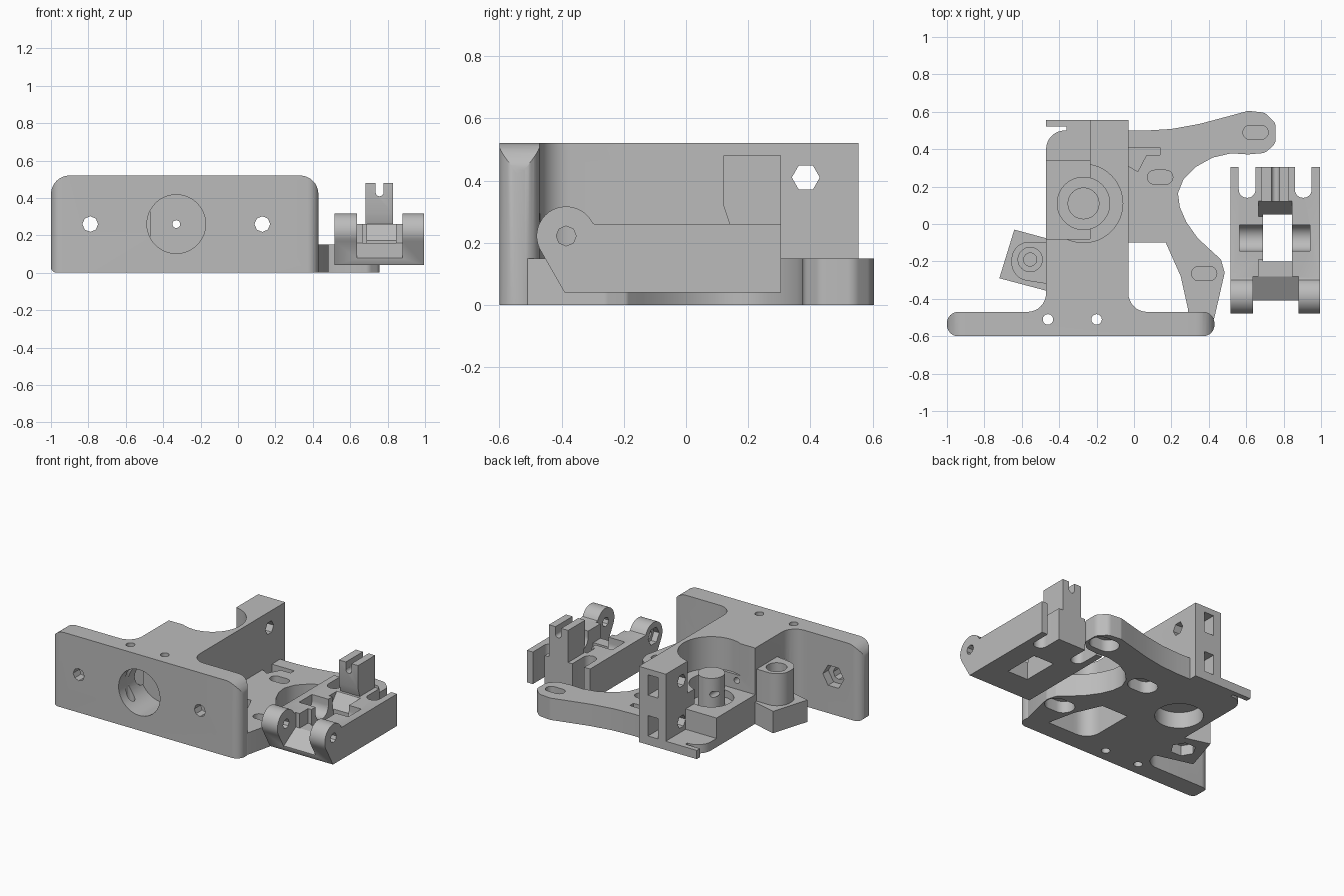
import bpy, bmesh, math
from mathutils import Vector

cube = bpy.data.objects.get("Cube")
if cube:
    bpy.data.objects.remove(cube)

grey = bpy.data.materials.new("plain grey")
grey.use_nodes = True
grey.diffuse_color = (0.5, 0.5, 0.5, 1)
grey.node_tree.nodes["Principled BSDF"].inputs["Base Color"].default_value = (0.5, 0.5, 0.5, 1)


def rounded(points, steps=8):
    """Outline whose corners (u, v, radius) become tangent arcs."""
    out = []
    for i, p in enumerate(points):
        c = Vector(p[:2])
        if len(p) < 3:
            out.append(c)
            continue
        a = (Vector(points[i - 1][:2]) - c).normalized()
        b = (Vector(points[(i + 1) % len(points)][:2]) - c).normalized()
        half = a.angle(b) / 2
        center = c + (a + b).normalized() * p[2] / math.sin(half)
        start = c + a * p[2] / math.tan(half) - center
        end = c + b * p[2] / math.tan(half) - center
        sweep = start.angle_signed(end)
        for k in range(steps + 1):
            t = -sweep * k / steps
            out.append(center + Vector((start.x * math.cos(t) - start.y * math.sin(t),
                                        start.x * math.sin(t) + start.y * math.cos(t))))
    return out


def prism(name, outline, axis, lo, hi):
    """Extrude an outline along an axis."""
    place = {"x": lambda u, v, w: (w, u, v),
             "y": lambda u, v, w: (u, w, v),
             "z": lambda u, v, w: (u, v, w)}[axis]
    bm = bmesh.new()
    low = [bm.verts.new(place(p[0], p[1], lo)) for p in outline]
    high = [bm.verts.new(place(p[0], p[1], hi)) for p in outline]
    bm.faces.new(low)
    bm.faces.new(high)
    n = len(low)
    for i in range(n):
        j = (i + 1) % n
        bm.faces.new((low[i], low[j], high[j], high[i]))
    bmesh.ops.recalc_face_normals(bm, faces=bm.faces)
    mesh = bpy.data.meshes.new(name)
    bm.to_mesh(mesh)
    bm.free()
    mesh.materials.append(grey)
    obj = bpy.data.objects.new(name, mesh)
    bpy.context.collection.objects.link(obj)
    return obj


def box(x0, x1, y0, y1, z0, z1, name="block"):
    return prism(name, [(x0, y0), (x1, y0), (x1, y1), (x0, y1)], "z", z0, z1)


def disc(u, v, r, axis, lo, hi, n=48, name="cylinder"):
    ring = [(u + r * math.cos(math.tau * i / n), v + r * math.sin(math.tau * i / n)) for i in range(n)]
    return prism(name, ring, axis, lo, hi)


def slot(x, y, length, width, lo, hi):
    l, w = length / 2, width / 2
    r = w * 0.99
    return prism("slot", rounded([(x - l, y - w, r), (x + l, y - w, r),
                                  (x + l, y + w, r), (x - l, y + w, r)]), "z", lo, hi)


def combine(target, operation, tools):
    for tool in tools:
        mod = target.modifiers.new("combine", "BOOLEAN")
        mod.operation, mod.solver, mod.object = operation, "EXACT", tool
        graph = bpy.context.evaluated_depsgraph_get()
        mesh = bpy.data.meshes.new_from_object(target.evaluated_get(graph))
        target.modifiers.clear()
        target.data = mesh
        bpy.data.objects.remove(tool)


# Front mounting plate, rounded in elevation and in plan
body = prism("extruder_body", rounded([(-1, 0, .03), (.43, 0), (.43, .52, .1), (-1, .52, .1)]),
             "y", -.6, -.47)
combine(body, "INTERSECT", [prism("plan", rounded([(-1, -.6, .06), (.43, -.6, .06), (.43, -.47, .06),
                                                   (-1, -.47, .06)]), "z", -.1, .7)])

# Tall central block with fillets into the plate, and the rear wall
tall = prism("tall_block", rounded([(-.6, -.5), (.1, -.5), (.1, -.47), (-.03, -.47, .1), (-.03, .555),
                                    (-.235, .555), (-.235, -.08), (-.47, -.08), (-.47, -.47, .1),
                                    (-.6, -.47)]), "z", 0, .52)
combine(tall, "DIFFERENCE", [disc(-.27, .11, .21, "z", .3, .6)])

# Low idler bed, base sheet, rear tab
bed = box(-.47, -.2, -.12, .34, 0, .2)
sheet = prism("base_sheet", rounded([(-.47, .3), (-.2, .3), (-.2, .52), (-.36, .52), (-.36, .5),
                                     (-.47, .5, .1)]), "z", 0, .06)
tab = box(-.47, -.2, .52, .555, 0, .06)

# Curved motor flange
flange = prism("motor_flange", rounded([
    (-.1, .5), (.07, .5), (.2, .508), (.35, .535), (.5, .575), (.61, .605, .03), (.70, .595, .05),
    (.757, .54, .05), (.757, .43, .05), (.70, .38, .05), (.61, .372), (.52, .378), (.42, .355),
    (.33, .305), (.265, .24), (.235, .165), (.245, .09), (.28, .01), (.34, -.075), (.41, -.14),
    (.465, -.19, .03), (.485, -.26, .04), (.43, -.5), (.41, -.55), (.28, -.55), (.29, -.46),
    (.25, -.28), (.17, -.1), (-.1, -.1)]), "z", 0, .15)

# Tilted pivot foot and its rounded boss
foot = prism("pivot_foot", [(-.64, -.03), (-.72, -.29), (-.4, -.375), (-.4, -.095)], "z", 0, .15)
boss = prism("pivot_boss", rounded([(-.655, -.29, .095), (-.4, -.33), (-.4, -.095), (-.655, -.095, .095)]),
             "z", .1, .37)
combine(body, "UNION", [tall, bed, sheet, tab, flange, foot, boss])

# Gear chamber with a central hub, and the motor collar recess below
combine(body, "DIFFERENCE", [disc(-.27, .11, .14, "z", .15, .6),
                             disc(-.27, .11, .15, "z", -.1, .11)])
combine(body, "UNION", [disc(-.27, .11, .085, "z", .13, .37)])

# Nozzle socket, feed hole, plate screws with nut traps, pivot screw
cuts = [disc(-.33, .26, .157, "y", -.7, -.36), disc(-.33, .26, .021, "y", -.5, .7, 16),
        disc(-.555, -.19, .065, "z", .3, .5), disc(-.555, -.19, .035, "z", .1, .4),
        disc(-.555, -.19, .08, "z", -.1, .07, 6)]
for x in (-.79, .13):
    cuts += [disc(x, .26, .042, "y", -.7, -.4, 8), disc(x, .26, .08, "y", -.53, -.44, 6)]
for x in (-.46, -.2):
    cuts.append(disc(x, -.51, .028, "z", -.1, .7, 16))

# Motor slots: narrow above, wide counterbores below
for x, y in ((.65, .49), (.14, .25), (.375, -.265)):
    cuts += [slot(x, y, .135, .075, .09, .2), slot(x, y, .2, .14, -.1, .08)]

# Tension screw holes, their nut windows, and the shallow flange notch
for z in (.13, .41):
    cuts += [disc(.385, z, .045, "x", -.3, -.02 if z > .2 else -.1, 6),
             box(-.175, -.1, .34, .6, z - .07, z + .07)]
cuts += [box(-.03, .14, .37, .41, .08, .2),
         prism("notch", [(-.03, .31), (.02, .28), (.07, .375), (-.03, .375)], "z", .08, .2)]
combine(body, "DIFFERENCE", cuts)

# Idler arm: side profile with rounded hinge end
hinge = [(-.385 + .095 * math.cos(math.radians(a)), .222 + .095 * math.sin(math.radians(a)))
         for a in range(25, 216, 10)]
idler = prism("idler_arm", hinge + [(-.39, .04), (.305, .04), (.305, .26), (-.29, .26)], "x", .515, .995)

# Hinge gap with sloped floor, bearing window, axle cradle, front shelf
cuts = [prism("gap", [(-.6, .0), (-.41, .0), (-.41, .08), (-.28, .16), (-.28, .5), (-.6, .5)],
              "x", .635, .88),
        box(.69, .845, -.2, .05, -.1, .5),
        box(.665, .845, -.3, -.19, .16, .5),
        box(.565, .94, -.145, -.005, .22, .5),
        disc(-.075, .22, .07, "x", .565, .94),
        disc(-.385, .222, .032, "x", .4, 1.1, 8),
        disc(-.385, .222, .06, "x", .4, .555, 6),
        prism("ramp", [(.04, .16), (.13, .27), (.04, .27)], "x", .665, .845)]
# Open tension slots at the rear
for x in (.605, .905):
    cuts.append(prism("tension_slot", rounded([(x - .045, .14, .044), (x + .045, .14, .044),
                                               (x + .045, .5), (x - .045, .5)]), "z", -.1, .5))
combine(idler, "DIFFERENCE", cuts)

# Guide tower with a filament groove
tower = prism("guide_tower", [(.14, .2), (.305, .2), (.305, .48), (.12, .48), (.12, .32), (.14, .26)],
              "x", .682, .828)
combine(tower, "DIFFERENCE", [box(.735, .778, 0, .5, .43, .6), disc(.757, .43, .0215, "y", 0, .5, 16)])
combine(idler, "UNION", [tower])

# Smooth curved walls, keep machined edges sharp
for obj in (body, idler):
    bpy.ops.object.select_all(action="DESELECT")
    obj.select_set(True)
    bpy.context.view_layer.objects.active = obj
    bpy.ops.object.shade_smooth_by_angle(angle=math.radians(30))
